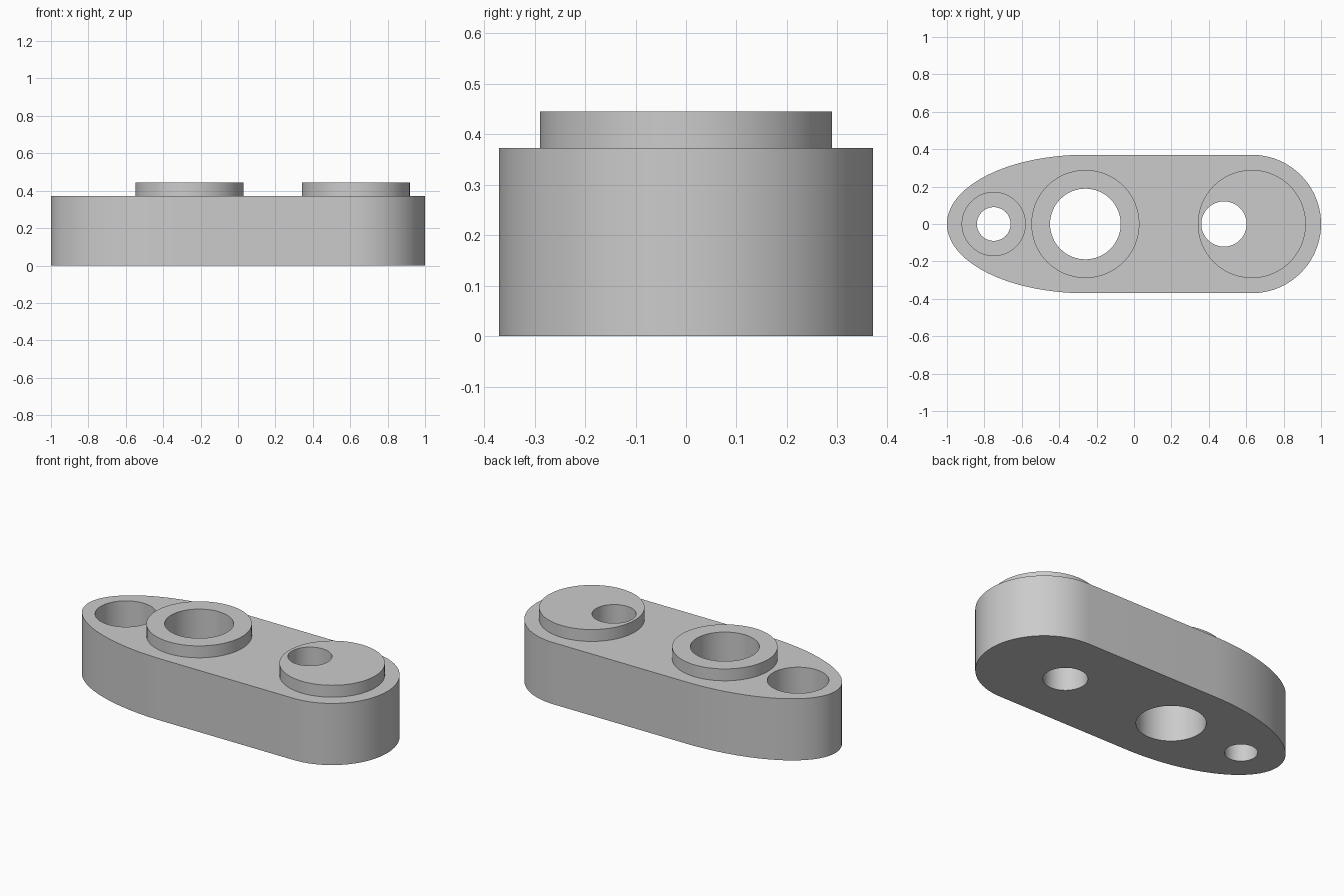
import bpy, bmesh, math

if "Cube" in bpy.data.objects:
    bpy.data.objects.remove(bpy.data.objects["Cube"])

BASE_H, BOSS_TOP, HALF_W = 0.373, 0.445, 0.37

metal = bpy.data.materials.new("light_grey")
metal.diffuse_color = (0.6, 0.6, 0.6, 1)
metal.use_nodes = True
metal.node_tree.nodes["Principled BSDF"].inputs["Base Color"].default_value = metal.diffuse_color


def prism(name, outline, z0, z1):
    """Extrude a closed outline from z0 to z1."""
    bm = bmesh.new()
    face = bm.faces.new([bm.verts.new((x, y, z0)) for x, y in outline])
    top = bmesh.ops.extrude_face_region(bm, geom=[face])["geom"]
    bmesh.ops.translate(bm, vec=(0, 0, z1 - z0),
                        verts=[v for v in top if isinstance(v, bmesh.types.BMVert)])
    bmesh.ops.recalc_face_normals(bm, faces=bm.faces)
    mesh = bpy.data.meshes.new(name)
    bm.to_mesh(mesh)
    bm.free()
    mesh.materials.append(metal)
    ob = bpy.data.objects.new(name, mesh)
    bpy.context.collection.objects.link(ob)
    return ob


def arc(cx, rx, ry, a0, a1, n):
    return [(cx + rx * math.cos(math.radians(a0 + (a1 - a0) * i / n)),
             ry * math.sin(math.radians(a0 + (a1 - a0) * i / n))) for i in range(n + 1)]


def disc(name, cx, r, z0, z1):
    return prism(name, arc(cx, r, r, 0, 360, 64)[:-1], z0, z1)


def combine(target, other, operation):
    mod = target.modifiers.new(other.name, 'BOOLEAN')
    mod.operation, mod.solver, mod.object = operation, 'EXACT', other
    bpy.context.view_layer.objects.active = target
    bpy.ops.object.modifier_apply(modifier=mod.name)
    bpy.data.objects.remove(other)


# Body: round right end, long elliptical left end
outline = arc(0.63, 0.37, HALF_W, -90, 90, 40) + arc(-0.26, 0.74, HALF_W, 90, 270, 56)
link = prism("link_plate", outline, 0, BASE_H)

# Raised bosses
for name, x in (("middle_boss", -0.26), ("end_boss", 0.63)):
    combine(link, disc(name, x, 0.289, 0.2, BOSS_TOP), 'UNION')

# Through holes and the counterbore on the narrow end
for name, x, r, z0 in (("middle_bore", -0.26, 0.189, -0.1),
                       ("offset_bore", 0.481, 0.121, -0.1),
                       ("small_bore", -0.75, 0.09, -0.1),
                       ("counterbore", -0.75, 0.169, 0.187)):
    combine(link, disc(name, x, r, z0, 0.6), 'DIFFERENCE')

# Smooth curved walls, sharp rims
bpy.ops.object.select_all(action='DESELECT')
link.select_set(True)
bpy.context.view_layer.objects.active = link
bpy.ops.object.shade_smooth_by_angle(angle=math.radians(30))
